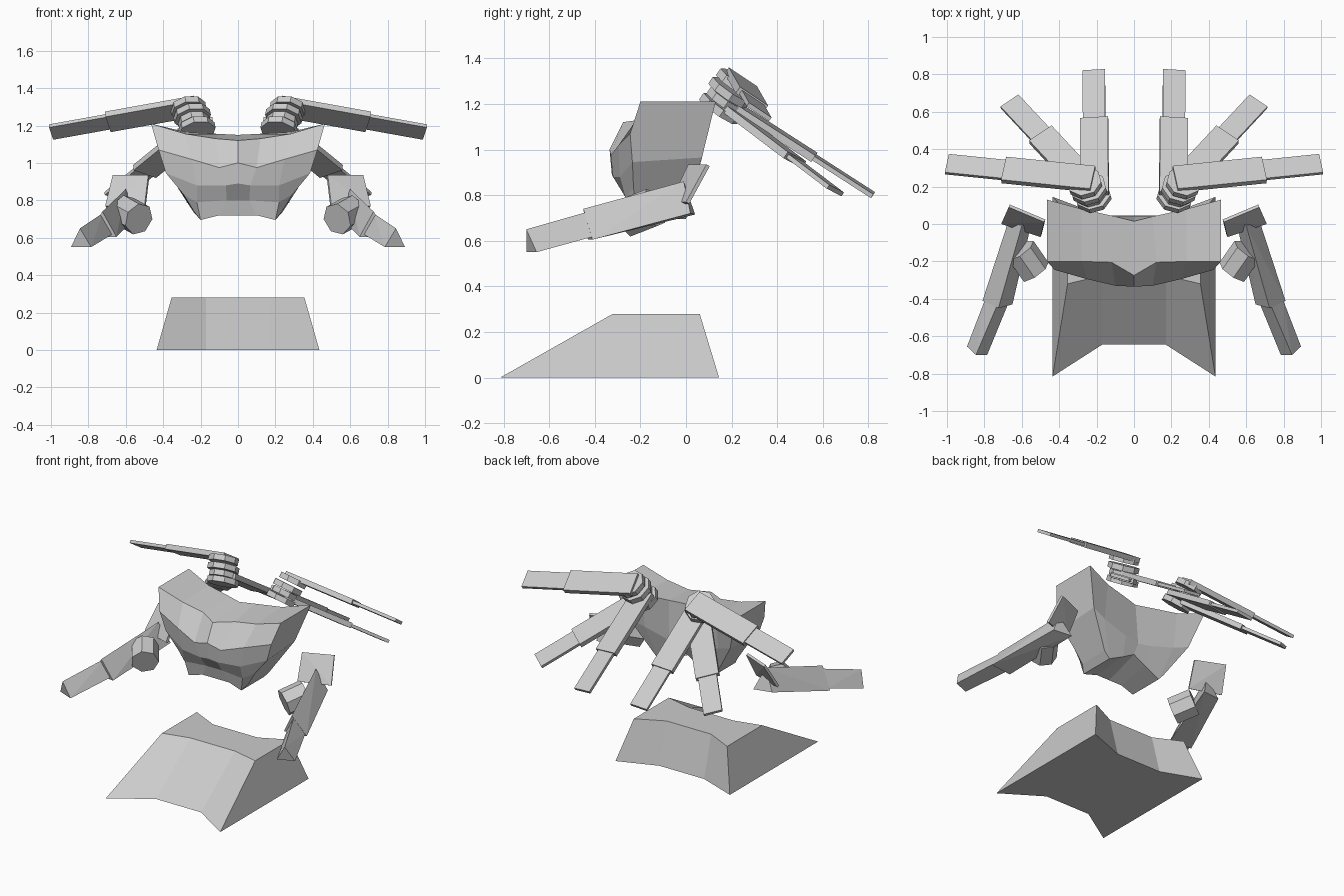
import bpy, bmesh, math
from mathutils import Vector as V

if "Cube" in bpy.data.objects:
    bpy.data.objects.remove(bpy.data.objects["Cube"])


def finish(name, bm):
    bmesh.ops.recalc_face_normals(bm, faces=bm.faces[:])
    me = bpy.data.meshes.new(name)
    bm.to_mesh(me)
    bm.free()
    ob = bpy.data.objects.new(name, me)
    bpy.context.collection.objects.link(ob)
    mod = ob.modifiers.new("mirror", 'MIRROR')
    mod.use_clip = True
    return ob


def half_shell(name, rows, caps):
    """Rows run around the body, each from the centre line outward."""
    bm = bmesh.new()
    g = [[bm.verts.new(p) for p in r] for r in rows]
    for i in range(len(g)):
        a, b = g[i], g[(i + 1) % len(g)]
        for j in range(len(a) - 1):
            bm.faces.new((a[j], a[j + 1], b[j + 1], b[j]))
    for cap in caps:
        bm.faces.new([g[i][-1] for i in cap])
    return finish(name, bm)


def hull(name, groups):
    """Joined convex blocks, mirrored to the other side."""
    bm = bmesh.new()
    for pts in groups:
        vs = [bm.verts.new(p) for p in pts]
        bmesh.ops.convex_hull(bm, input=vs)
    bmesh.ops.dissolve_limit(bm, angle_limit=0.03, verts=bm.verts[:], edges=bm.edges[:])
    return finish(name, bm)


def disc(a, b, r, n=8):
    a, b = V(a), V(b)
    q = (b - a).to_track_quat('Z', 'Y')
    ring = [q @ V((r * math.cos(t), r * math.sin(t), 0))
            for t in [(k + .5) * 2 * math.pi / n for k in range(n)]]
    return [a + p for p in ring] + [b + p for p in ring]


def slab(s, e, n, width, thick):
    d = (e - s).normalized()
    w = n.cross(d).normalized()
    t = d.cross(w)
    return [p + w * i * width / 2 + t * j * thick / 2
            for p in (s, e) for i in (-1, 1) for j in (-1, 1)]


# Base block with concave front and back
half_shell("base", [
    [(0, -.645, 0), (.17, -.645, 0), (.435, -.815, 0)],
    [(0, .045, 0), (.17, .045, 0), (.435, .145, 0)],
    [(0, -.03, .28), (.17, -.03, .28), (.355, .06, .28)],
    [(0, -.275, .28), (.17, -.275, .28), (.355, -.32, .28)],
], [(0, 1, 2, 3)])

# Faceted torso: rows from front rim, down the front, under, and up the back
half_shell("torso", [
    [(0, -.275, 1.12), (.12, -.205, 1.13), (.28, -.2, 1.155), (.465, -.2, 1.21)],
    [(0, -.335, 1.0), (.1, -.33, .975), (.25, -.295, 1.02), (.425, -.245, 1.07)],
    [(0, -.325, .89), (.065, -.32, .88), (.22, -.29, .88), (.385, -.235, .945)],
    [(0, -.26, .80), (.06, -.26, .80), (.22, -.265, .79), (.29, -.23, .83)],
    [(0, -.24, .72), (.1, -.24, .72), (.2, -.25, .695), (.235, -.22, .74)],
    [(0, 0, .80), (.09, 0, .75), (.2, 0, .695), (.24, 0, .74)],
    [(0, .04, .86), (.1, .04, .88), (.28, .05, .93), (.385, .07, .965)],
    [(0, .015, 1.15), (.1, .04, 1.155), (.28, .08, 1.165), (.465, .13, 1.21)],
], [(0, 1, 2, 6, 7), (2, 3, 4, 5, 6)])

# Arms: two triangular prisms, the front one slimmer
hull("arm", [
    [(.60, -.01, .86), (.67, .02, .72), (.54, .04, .715),
     (.725, -.45, .74), (.81, -.41, .605), (.65, -.43, .605)],
    [(.725, -.42, .73), (.795, -.40, .62), (.67, -.42, .62),
     (.845, -.70, .65), (.893, -.655, .55), (.785, -.70, .55)],
])

# Shoulder plate at the rear of each arm
plate = [V(p) for p in ((.48, .01, .935), (.67, .09, .935), (.71, .0, .77), (.50, -.07, .77))]
hull("shoulder_plate", [plate + [p + V((-.006, .014, -.008)) for p in plate]])

# Drum on the inner side of each arm
hull("arm_drum", [disc((.61, -.14, .745), (.53, -.255, .70), .088, 7)])

# Stacked discs of the wing hub
axis = V((.15, .55, .8)).normalized()
hub = []
for c, r in (((.22, .15, 1.18), .10), ((.235, .17, 1.215), .085),
             ((.245, .19, 1.25), .10), ((.265, .22, 1.29), .095)):
    c = V(c)
    hub.append(disc(c - axis * .018, c + axis * .018, r))
hull("wing_hub", hub)

# Three two-part blades fanning from each hub
normal = V((.1, .57, .82)).normalized()
for k, (s, e) in enumerate((((.22, .24, 1.305), (1.0, .32, 1.165)),
                            ((.24, .20, 1.165), (.665, .655, .82)),
                            ((.21, .16, 1.225), (.215, .82, .80)))):
    s, e = V(s), V(e)
    hull("wing_blade_%d" % (k + 1), [
        slab(s, s.lerp(e, .61), normal, .15, .034),
        slab(s.lerp(e, .58), e, normal, .12, .02),
    ])
